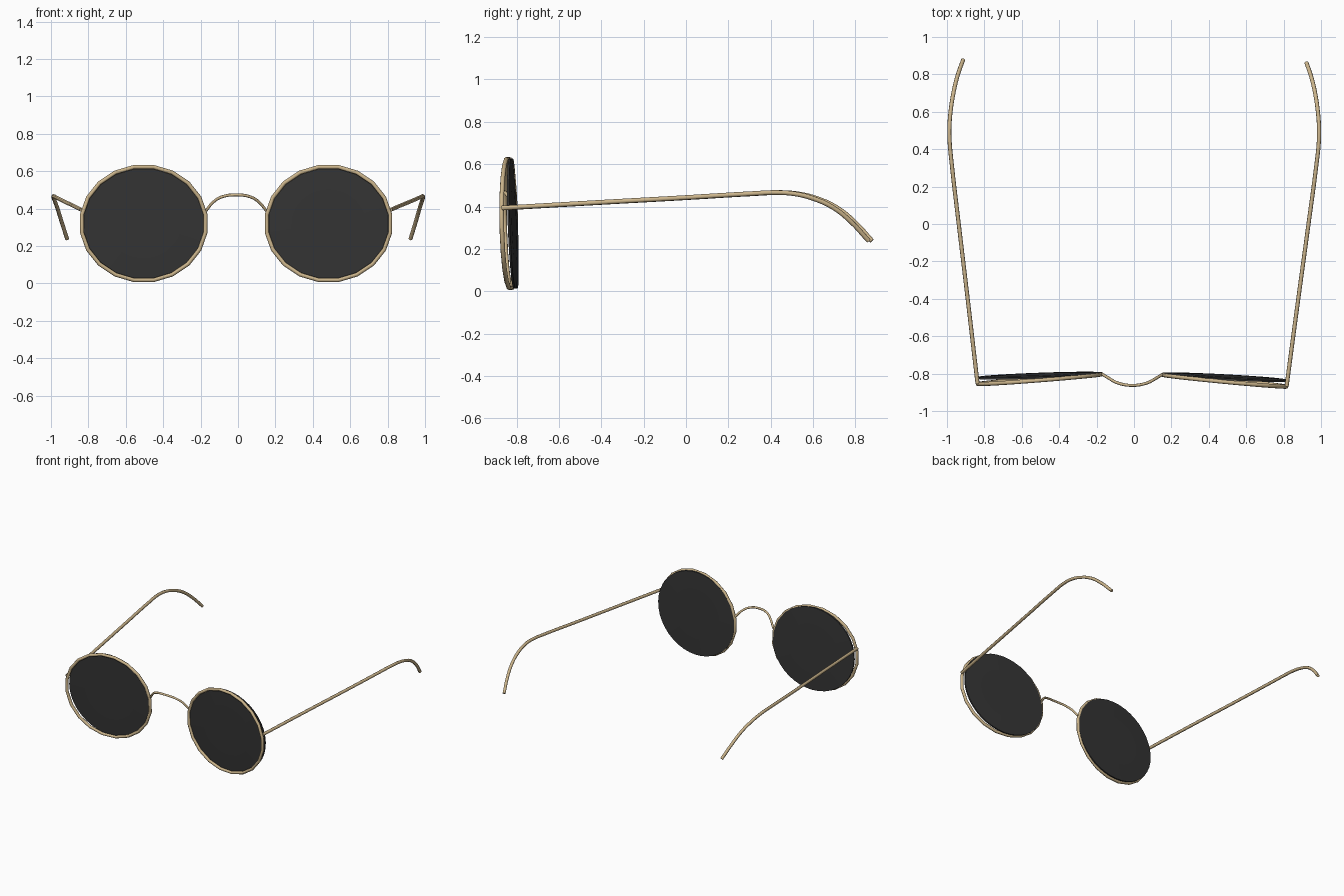
import bpy, bmesh, math
from mathutils import Matrix, Vector

if "Cube" in bpy.data.objects:
    bpy.data.objects.remove(bpy.data.objects["Cube"])

# The whole pair sits very slightly turned about z
POSE = Matrix.Translation((-0.003, 0, 0)) @ Matrix.Rotation(-0.0085, 4, 'Z')


def material(name, color):
    m = bpy.data.materials.new(name)
    m.diffuse_color = color
    m.use_nodes = True
    m.node_tree.nodes["Principled BSDF"].inputs["Base Color"].default_value = m.diffuse_color
    return m


gold = material("gold_metal", (0.60, 0.46, 0.26, 1))
dark = material("dark_glass", (0.035, 0.035, 0.035, 1))


def wire(name, points, radius, closed=False, smooth=False):
    """Round metal wire through the given points."""
    cu = bpy.data.curves.new(name, 'CURVE')
    cu.dimensions = '3D'
    cu.bevel_depth = radius
    cu.bevel_resolution = 2
    cu.use_fill_caps = True
    cu.resolution_u = 4
    sp = cu.splines.new('BEZIER' if smooth else 'POLY')
    if smooth:
        sp.bezier_points.add(len(points) - 1)
        for b, p in zip(sp.bezier_points, points):
            b.co = p
            b.handle_left_type = b.handle_right_type = 'AUTO'
    else:
        sp.points.add(len(points) - 1)
        for q, p in zip(sp.points, points):
            q.co = (*p, 1)
    sp.use_cyclic_u = closed
    cu.materials.append(gold)
    ob = bpy.data.objects.new(name, cu)
    ob.matrix_world = POSE
    bpy.context.collection.objects.link(ob)


def lens(name, s):
    """Thin, slightly domed oval disc, yawed and pitched inside its rim."""
    n, rx, rz = 40, 0.332, 0.307
    bm = bmesh.new()

    def place(u, w, d):
        x, z = rx * u, rz * w
        return Vector((s * (0.494 + x), -0.815 - 0.045 * x - 0.035 * z + d, 0.32 + z))

    def ring(k, d):
        return [bm.verts.new(place(k * math.cos(2 * math.pi * i / n),
                                   k * math.sin(2 * math.pi * i / n), d)) for i in range(n)]

    rings = [ring(0.6, -0.008), ring(1, -0.005), ring(1, 0.005), ring(0.6, 0.008)]
    for a, b in zip(rings, rings[1:]):
        for i in range(n):
            j = (i + 1) % n
            bm.faces.new((a[i], a[j], b[j], b[i]))
    bm.faces.new(rings[0])
    bm.faces.new(rings[-1])
    bmesh.ops.recalc_face_normals(bm, faces=bm.faces)
    me = bpy.data.meshes.new(name)
    bm.to_mesh(me)
    bm.free()
    me.materials.append(dark)
    ob = bpy.data.objects.new(name, me)
    ob.matrix_world = POSE
    bpy.context.collection.objects.link(ob)


TEMPLE = [(0.826, -0.862, 0.393), (0.88, -0.43, 0.418), (0.935, 0.0, 0.442),
          (0.975, 0.32, 0.461), (0.987, 0.44, 0.466), (0.988, 0.52, 0.460),
          (0.982, 0.60, 0.441), (0.967, 0.70, 0.397), (0.947, 0.785, 0.330),
          (0.918, 0.870, 0.238)]

for side, s in (("left", -1), ("right", 1)):
    # faceted rim
    rim = []
    for i in range(20):
        a = 2 * math.pi * (i + 0.5) / 20
        c, w = math.cos(a), math.sin(a)
        rim.append((s * (0.494 + 0.334 * c), -0.834 - 0.029 * c - 0.006 * w, 0.32 + 0.306 * w))
    wire(side + "_rim", rim, 0.011, closed=True)
    lens(side + "_lens", s)
    # temple arm with curved ear hook
    wire(side + "_temple", [(s * x, y, z) for x, y, z in TEMPLE], 0.011, smooth=True)

# arched nose bridge
half = [(0.160, -0.804, 0.390), (0.124, -0.826, 0.433), (0.078, -0.850, 0.462)]
wire("nose_bridge", [(-x, y, z) for x, y, z in half] + [(0, -0.863, 0.473)] + half[::-1],
     0.008, smooth=True)
